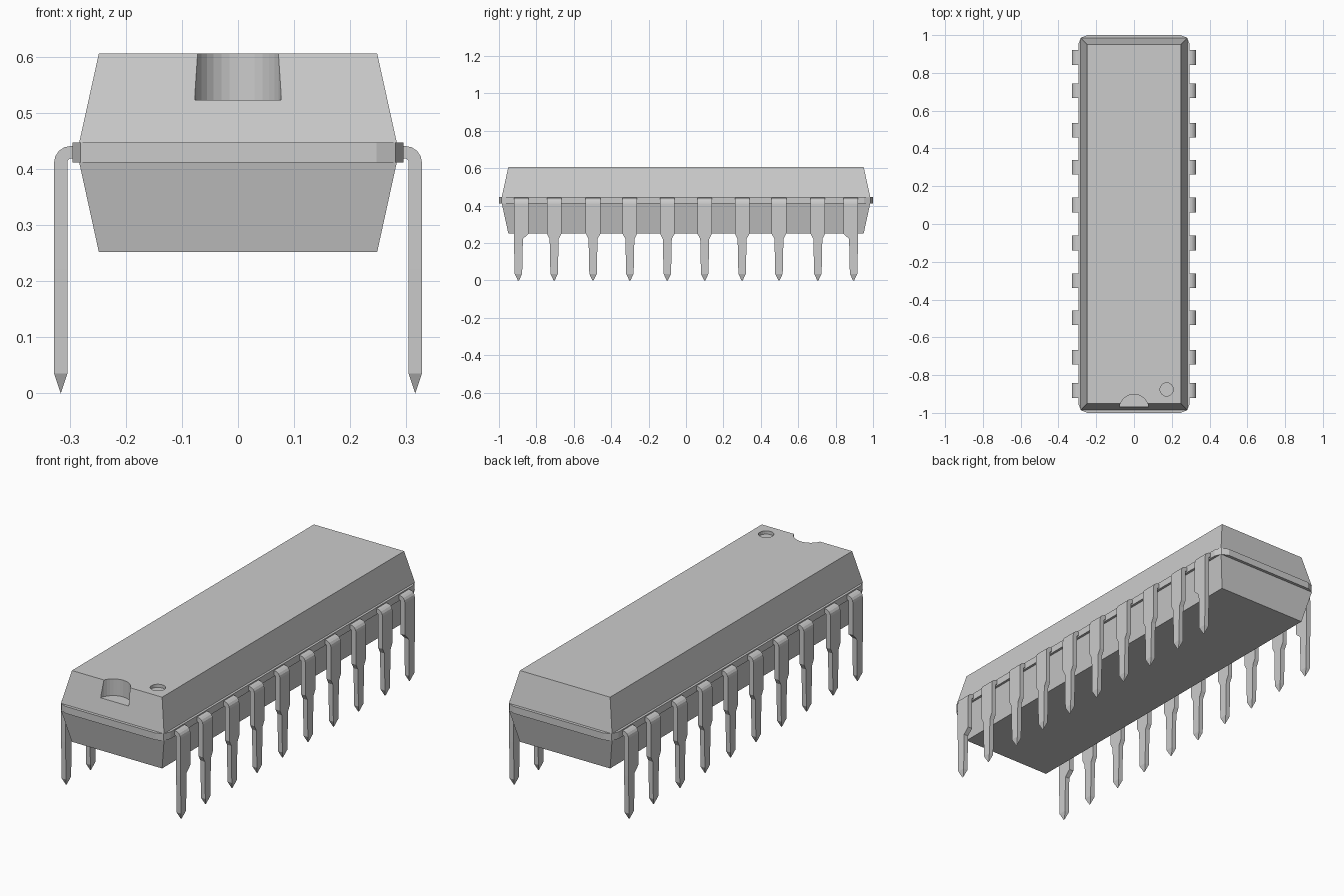
import bpy, bmesh, math

if "Cube" in bpy.data.objects:
    bpy.data.objects.remove(bpy.data.objects["Cube"])


def make_object(name, bm):
    bmesh.ops.recalc_face_normals(bm, faces=bm.faces)
    mesh = bpy.data.meshes.new(name)
    bm.to_mesh(mesh)
    bm.free()
    obj = bpy.data.objects.new(name, mesh)
    bpy.context.collection.objects.link(obj)
    return obj


def loft(name, sections):
    """Skin a list of equal-length point loops and cap both ends."""
    bm = bmesh.new()
    rings = [[bm.verts.new(p) for p in s] for s in sections]
    for a, b in zip(rings, rings[1:]):
        for i in range(len(a)):
            j = (i + 1) % len(a)
            bm.faces.new((a[i], a[j], b[j], b[i]))
    bm.faces.new(rings[0])
    bm.faces.new(rings[-1])
    bmesh.ops.remove_doubles(bm, verts=bm.verts, dist=1e-5)
    return make_object(name, bm)


def rect(x, y, z):
    return [(-x, -y, z), (x, -y, z), (x, y, z), (-x, y, z)]


def rounded_rect(x, y, r, z, steps=2):
    pts = []
    for k, (sx, sy) in enumerate([(1, 1), (-1, 1), (-1, -1), (1, -1)]):
        for i in range(steps + 1):
            a = math.pi / 2 * (k + i / steps)
            pts.append((sx * (x - r) + r * math.cos(a), sy * (y - r) + r * math.sin(a), z))
    return pts


def cut_cylinder(target, x, y, r, z0, z1, segments):
    ring = [(x + r * math.cos(2 * math.pi * i / segments),
             y + r * math.sin(2 * math.pi * i / segments)) for i in range(segments)]
    cutter = loft("cutter", [[(px, py, z) for px, py in ring] for z in (z0, z1)])
    cutter.hide_render = True
    mod = target.modifiers.new("cut", 'BOOLEAN')
    mod.operation, mod.solver, mod.object = 'DIFFERENCE', 'EXACT', cutter
    bpy.context.view_layer.objects.active = target
    bpy.ops.object.modifier_apply(modifier=mod.name)
    bpy.data.objects.remove(cutter)


# Package halves and the seam strip between them
upper = loft("upper_body", [rect(0.283, 0.985, 0.447), rect(0.248, 0.95, 0.606)])
loft("lower_body", [rect(0.248, 0.95, 0.252), rect(0.283, 0.985, 0.412)])
loft("seam_strip", [rounded_rect(0.295, 1.0, 0.048, z) for z in (0.412, 0.447)])

# End notch and first-pin dimple
cut_cylinder(upper, 0, -0.98, 0.078, 0.523, 0.7, 32)
cut_cylinder(upper, 0.173, -0.876, 0.035, 0.59, 0.7, 24)

# Pin side profile: (outer x, outer z, inner x, inner z)
X_OUT, X_IN, Z_TOP, Z_LOW = 0.328, 0.304, 0.441, 0.419
R_OUT, R_IN = 0.030, 0.007
BEND = [(0.27, Z_TOP, 0.27, Z_LOW)]
for step in range(5):
    a = math.pi / 2 * (1 - step / 4)
    BEND.append((X_OUT - R_OUT + R_OUT * math.cos(a), Z_TOP - R_OUT + R_OUT * math.sin(a),
                 X_IN - R_IN + R_IN * math.cos(a), Z_LOW - R_IN + R_IN * math.sin(a)))


def pin(name, side, y, shift):
    wide, thin = 0.039, 0.020
    rows = [(p, y, wide) for p in BEND]
    for z, c, w in ((0.25, y, wide), (0.222, y + shift, thin + 0.004),
                    (0.036, y + shift, thin)):
        rows.append(((X_OUT, z, X_IN, z), c, w))
    rows.append(((0.316, 0, 0.316, 0), y + shift, 0.003))
    sections = [[(side * xo, c - w, zo), (side * xo, c + w, zo),
                 (side * xi, c + w, zi), (side * xi, c - w, zi)]
                for (xo, zo, xi, zi), c, w in rows]
    # The tip is a short chisel edge, so its doubled points merge before capping
    bm = bmesh.new()
    rings = [[bm.verts.new(p) for p in s] for s in sections[:-1]]
    t0, t1 = bm.verts.new(sections[-1][0]), bm.verts.new(sections[-1][1])
    for a, b in zip(rings, rings[1:]):
        for i in range(4):
            j = (i + 1) % 4
            bm.faces.new((a[i], a[j], b[j], b[i]))
    bm.faces.new(rings[0])
    e = rings[-1]
    for loop in ((e[0], e[1], t1, t0), (e[2], e[3], t0, t1), (e[1], e[2], t1), (e[3], e[0], t0)):
        bm.faces.new(loop)
    make_object(name, bm)


# Two rows of ten pins; the end pins have legs set to the outer edge
for side, label in ((1, "right"), (-1, "left")):
    for end in (1, -1):
        for n, y in enumerate((0.10, 0.30, 0.497, 0.705, 0.881)):
            pin(f"{label}_pin", side, end * y, end * 0.015 if n == 4 else 0)
